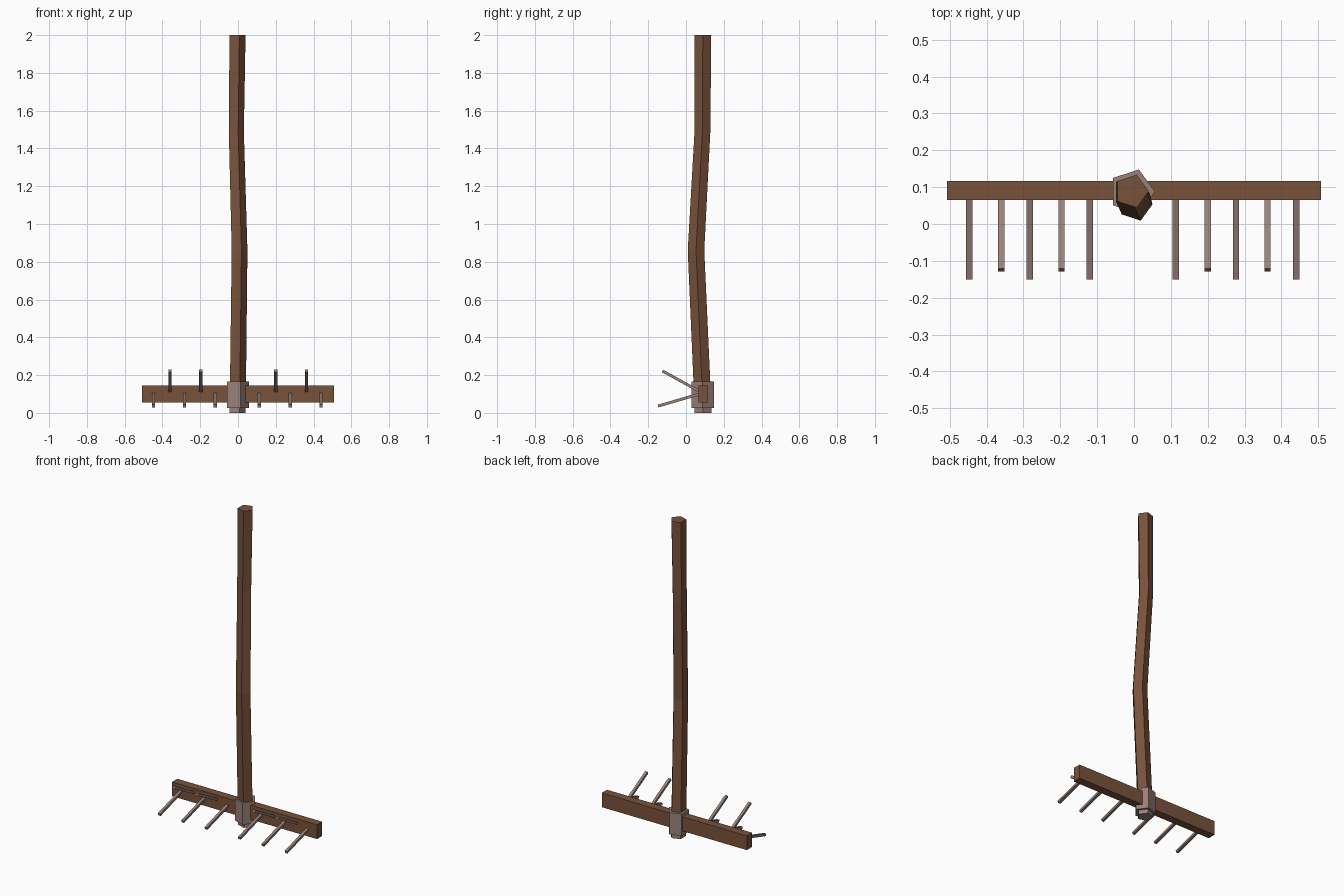
import bpy, bmesh, math
from mathutils import Vector

if "Cube" in bpy.data.objects:
    bpy.data.objects.remove(bpy.data.objects["Cube"])


def material(name, rgb):
    m = bpy.data.materials.new(name)
    m.diffuse_color = (*rgb, 1)
    m.use_nodes = True
    m.node_tree.nodes["Principled BSDF"].inputs["Base Color"].default_value = m.diffuse_color
    return m


WOOD = material("brown wood", (0.19, 0.085, 0.043))
METAL = material("pinkish grey metal", (0.32, 0.22, 0.195))


def finish(bm, name, mat):
    bmesh.ops.recalc_face_normals(bm, faces=bm.faces)
    me = bpy.data.meshes.new(name)
    bm.to_mesh(me)
    bm.free()
    me.materials.append(mat)
    ob = bpy.data.objects.new(name, me)
    bpy.context.collection.objects.link(ob)
    return ob


def pentagon_loft(name, rings, mat):
    """Stack of horizontal pentagons given as (x, y, z, radius)."""
    bm = bmesh.new()
    loops = []
    for x, y, z, r in rings:
        loops.append([bm.verts.new((x + r * math.cos(i * math.tau / 5),
                                    y + r * math.sin(i * math.tau / 5), z))
                      for i in range(5)])
    for a, b in zip(loops, loops[1:]):
        for i in range(5):
            j = (i + 1) % 5
            bm.faces.new((a[i], a[j], b[j], b[i]))
    bm.faces.new(loops[0][::-1])
    bm.faces.new(loops[-1])
    return finish(bm, name, mat)


def box(name, centre, size, mat, direction=None):
    """Box whose local y axis may be turned along a direction in the yz plane."""
    bm = bmesh.new()
    bmesh.ops.create_cube(bm, size=1)
    bmesh.ops.scale(bm, vec=size, verts=bm.verts)
    ob = finish(bm, name, mat)
    ob.location = centre
    if direction:
        ob.rotation_euler.x = math.atan2(direction.z, direction.y)
    return ob


def tine(name, x, base, tip):
    a, b = Vector((x, *base)), Vector((x, *tip))
    box(name, (a + b) / 2, (0.017, (b - a).length, 0.015), METAL, b - a)


# Crooked wooden handle
pentagon_loft("handle", [
    (-0.006, 0.09, 0.03, 0.047),
    (0.004, 0.053, 0.86, 0.046),
    (-0.013, 0.087, 1.49, 0.044),
    (-0.007, 0.089, 2.0, 0.047)], WOOD)

# Metal collar with a narrower tip below it
pentagon_loft("collar", [
    (-0.006, 0.09, 0.0, 0.047),
    (-0.006, 0.09, 0.027, 0.047),
    (-0.006, 0.088, 0.027, 0.063),
    (-0.006, 0.088, 0.165, 0.063)], METAL)

# Wooden head bar
box("head_bar", (0, 0.091, 0.1), (1.014, 0.052, 0.09), WOOD)

# Lower row of long tines and upper row of short tines
for i, x in enumerate((-0.447, -0.283, -0.12, 0.113, 0.277, 0.44)):
    tine(f"lower_tine_{i + 1}", x, (0.085, 0.104), (-0.148, 0.036))
for i, x in enumerate((-0.36, -0.197, 0.2, 0.362)):
    tine(f"upper_tine_{i + 1}", x, (0.085, 0.107), (-0.125, 0.222))
